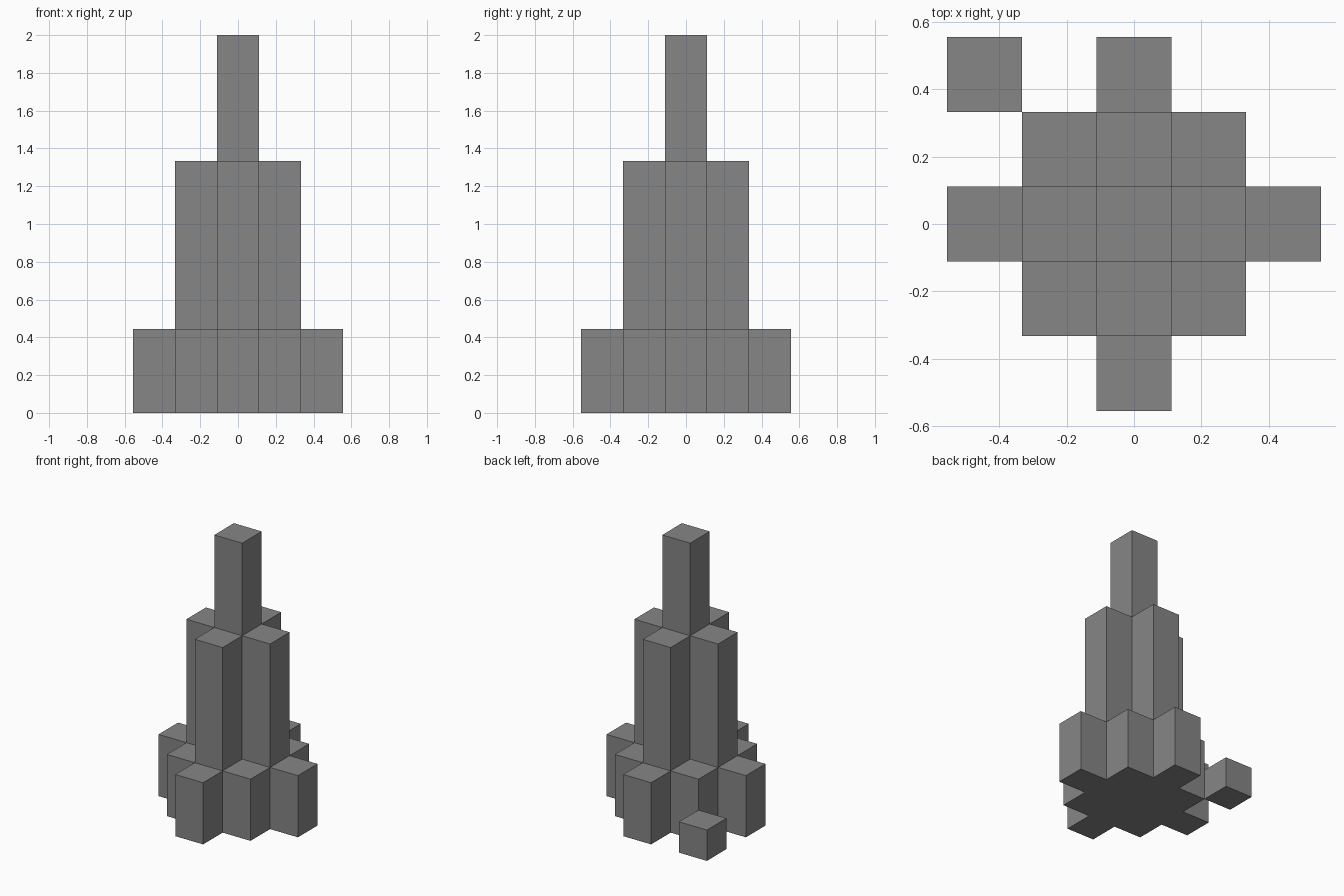
import bpy
import bmesh
from mathutils import Matrix

cube = bpy.data.objects.get("Cube")
if cube:
    bpy.data.objects.remove(cube, do_unlink=True)

U = 2 / 9  # one block

grey = bpy.data.materials.new("stone grey")
grey.use_nodes = True
colour = (0.24, 0.24, 0.24, 1)
grey.diffuse_color = colour
grey.node_tree.nodes["Principled BSDF"].inputs["Base Color"].default_value = colour


def tower_tier(name, quarter, z0, z1, centre=(0, 0), floor=False):
    """Turn a quarter outline four times and extrude it, all in blocks."""
    bm = bmesh.new()
    verts = []
    for turn in range(4):
        x, y = quarter[0]
        for x, y in quarter:
            for _ in range(turn):
                x, y = -y, x
            verts.append(bm.verts.new((x, y, z0)))
    base = bm.faces.new(verts)
    extruded = bmesh.ops.extrude_face_region(bm, geom=[base], use_keep_orig=True)
    top = [v for v in extruded["geom"] if isinstance(v, bmesh.types.BMVert)]
    bmesh.ops.translate(bm, verts=top, vec=(0, 0, z1 - z0))
    bmesh.ops.recalc_face_normals(bm, faces=bm.faces)
    # Stacked tiers stay open underneath
    if not floor:
        under = [f for f in bm.faces if f.normal.z < -0.5]
        bmesh.ops.delete(bm, geom=under, context="FACES_ONLY")
    bm.transform(Matrix.Scale(U, 4) @ Matrix.Translation((*centre, 0)))
    mesh = bpy.data.meshes.new(name)
    bm.to_mesh(mesh)
    bm.free()
    mesh.materials.append(grey)
    obj = bpy.data.objects.new(name, mesh)
    bpy.context.collection.objects.link(obj)


square = [(0.5, -0.5)]
cross = [(1.5, -0.5), (1.5, 0.5), (0.5, 0.5)]
diamond = [(2.5, -0.5), (2.5, 0.5), (1.5, 0.5), (1.5, 1.5), (0.5, 1.5)]

tower_tier("stepped_base", diamond, 0, 2, floor=True)
tower_tier("cross_shaft", cross, 2, 6)
tower_tier("spire", square, 6, 9)
# Small detached block at the back corner
tower_tier("corner_block", square, 0, 1, centre=(-2, 2), floor=True)
